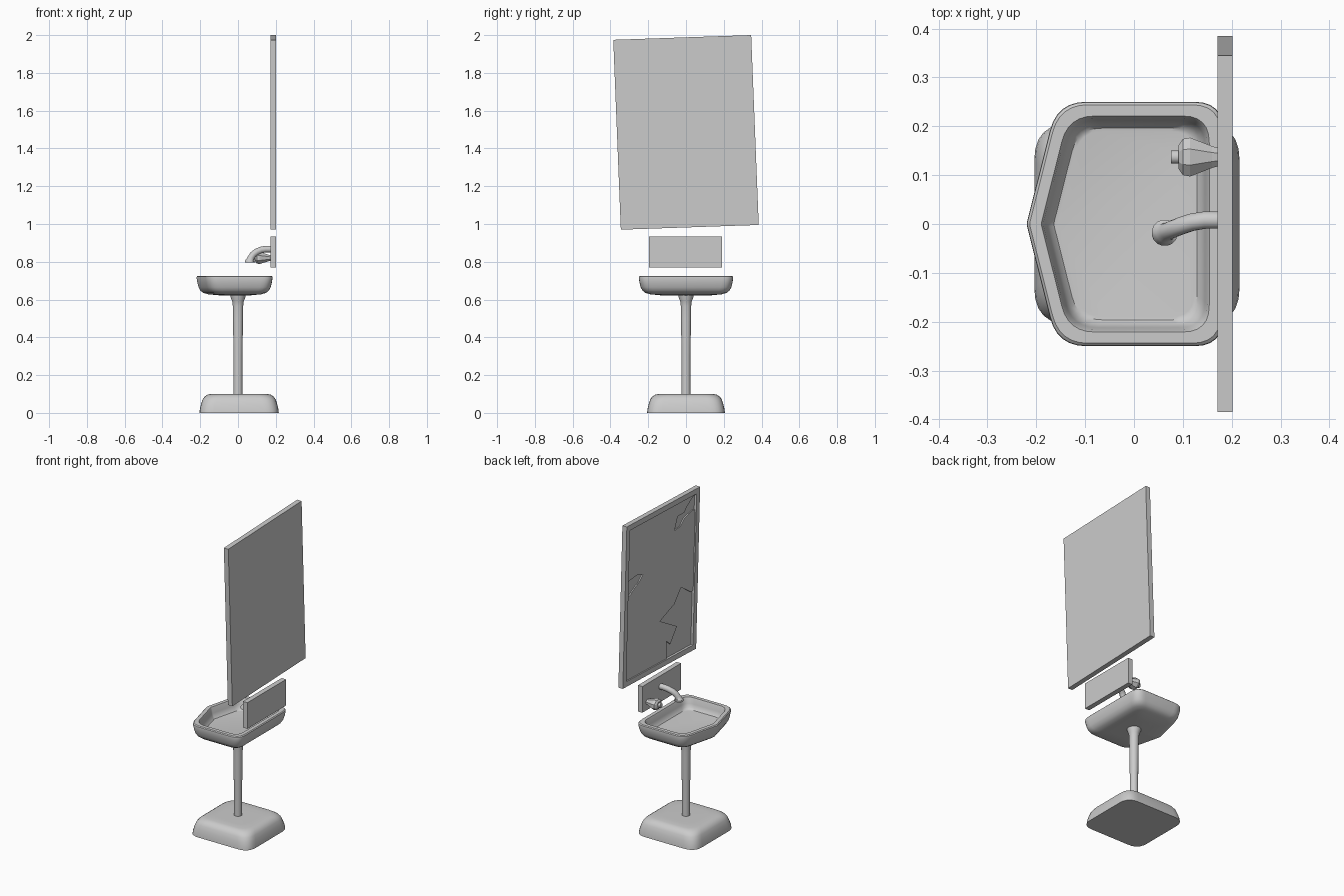
import bpy, math
from mathutils import Vector

if "Cube" in bpy.data.objects:
    bpy.data.objects.remove(bpy.data.objects["Cube"])


def loft(name, rings, angle=35):
    """Skin equal-length rings of points, capping both ends."""
    n = len(rings[0])
    verts = [tuple(p) for r in rings for p in r]
    faces = [tuple(range(n))[::-1],
             tuple(range(len(verts) - n, len(verts)))]
    for k in range(len(rings) - 1):
        for i in range(n):
            j = (i + 1) % n
            faces.append((k*n + i, k*n + j, k*n + n + j, k*n + n + i))
    me = bpy.data.meshes.new(name)
    me.from_pydata(verts, [], faces)
    ob = bpy.data.objects.new(name, me)
    bpy.context.collection.objects.link(ob)
    bpy.ops.object.select_all(action='DESELECT')
    ob.select_set(True)
    bpy.context.view_layer.objects.active = ob
    bpy.ops.object.mode_set(mode='EDIT')
    bpy.ops.mesh.select_all(action='SELECT')
    bpy.ops.mesh.normals_make_consistent(inside=False)
    bpy.ops.object.mode_set(mode='OBJECT')
    if angle:
        bpy.ops.object.shade_smooth_by_angle(angle=math.radians(angle))
    return ob


def rounded(corners, z, seg=6):
    """Round each (x, y, radius) corner of a polygon with a small curve."""
    out = []
    for i, (x, y, r) in enumerate(corners):
        c = Vector((x, y))
        a, b = (Vector(corners[k % len(corners)][:2]) for k in (i - 1, i + 1))
        a = c + (a - c).normalized() * r
        b = c + (b - c).normalized() * r
        for s in range(seg + 1):
            t = s / seg
            p = a*(1 - t)**2 + c*2*t*(1 - t) + b*t*t
            out.append((p.x, p.y, z))
    return out


def tube(name, stations, seg=16, side=(0, 1, 0), squash=1.0, angle=40):
    """Round tube through (x, y, z, radius) stations."""
    pts = [Vector(s[:3]) for s in stations]
    rings = []
    for i, s in enumerate(stations):
        t = (pts[min(i + 1, len(pts) - 1)] - pts[max(i - 1, 0)]).normalized()
        a = Vector(side)
        a = (a - t * a.dot(t)).normalized()
        b = t.cross(a) * squash
        rings.append([pts[i] + s[3] * (a*math.cos(w) + b*math.sin(w))
                      for w in (2*math.pi*(k + .5)/seg for k in range(seg))])
    return loft(name, rings, angle)


# Pillow-shaped foot
def foot_ring(inset, z):
    h, r = 0.21 - inset, 0.075
    return rounded([(.006 - h, -h + .004, r), (.006 + h, -h + .004, r),
                    (.006 + h, h - .004, r), (.006 - h, h - .004, r)], z)


loft("base", [foot_ring(*p) for p in (
    (0, 0), (.002, .02), (.008, .045), (.016, .07), (.026, .085),
    (.042, .096), (.06, .1), (.1, .101))])

# Pedestal column, flared at the top
tube("pedestal", [(0, 0, .095, .024), (0, 0, .3, .024), (0, 0, .5, .027),
                  (0, 0, .565, .028), (0, 0, .59, .031), (0, 0, .61, .039),
                  (0, 0, .632, .042)])


# Five-sided basin with pointed front
def basin_ring(d, z):
    y, xl, r = .25 - d, -.157 + .78*d, .06 - .2*d
    return rounded([(-.22 + 1.03*d, 0, .006), (xl, -y, r), (.183 - d, -y, r),
                    (.183 - d, y, r), (xl, y, r)], z)


loft("basin", [basin_ring(*p) for p in (
    (.13, .621), (.06, .628), (.035, .635), (.02, .647), (.01, .665),
    (.004, .69), (0, .714), (.001, .721), (.006, .726), (.029, .726),
    (.033, .718), (.038, .69), (.045, .67), (.054, .66), (.06, .659))])


# Backplate behind the taps
def plate_ring(x):
    return [(x, -.195, .77), (x, .19, .77), (x, .19, .935), (x, -.195, .935)]


loft("backplate", [plate_ring(.171), plate_ring(.202)], 0)

# Curved spout with flared mouth
tube("spout", [(.18, .008, .867, .018), (.145, .008, .867, .018),
               (.12, .004, .862, .018), (.098, -.003, .852, .018),
               (.08, -.01, .838, .018), (.069, -.015, .822, .018),
               (.064, -.018, .81, .020), (.063, -.018, .804, .027),
               (.063, -.018, .796, .027)])

# Faceted tap handle and its button
tube("tap_handle", [(.18, .137, .82, .018), (.16, .137, .82, .024),
                    (.115, .137, .82, .043), (.1, .137, .82, .04),
                    (.091, .137, .82, .026)], 8, squash=.8, angle=0)
tube("tap_button", [(.095, .137, .82, .014), (.076, .137, .82, .014)], 12)


# Crooked mirror: u runs along -y, v runs up
def on_mirror(u, v, x):
    return (x, .385 - .73*u - .04*v, .995 - .025*u + 1.005*v)


def frame_ring(m, x):
    e = m * .73
    return [on_mirror(u, v, x) for u, v in
            ((m, e), (1 - m, e), (1 - m, 1 - e), (m, 1 - e))]


loft("mirror_frame", [frame_ring(0, .202), frame_ring(0, .171),
                      frame_ring(.045, .171), frame_ring(.045, .186)], 0)

# Broken glass sheet with three missing shards
glass = [(.045, .033), (.608, .033), (.604, .142), (.657, .111), (.744, .2),
         (.506, .289), (.699, .347), (.787, .43), (.93, .364), (.955, .37),
         (.955, .868), (.92, .872), (.806, .85), (.756, .813), (.678, .807),
         (.715, .885), (.805, .887), (.842, .915), (.918, .955), (.955, .96),
         (.955, .967), (.045, .967), (.045, .645), (.087, .65), (.178, .658),
         (.256, .64), (.193, .6), (.156, .59), (.09, .557), (.045, .55)]
loft("mirror_glass", [[on_mirror(u, v, x) for u, v in glass]
                      for x in (.179, .187)], 0)
